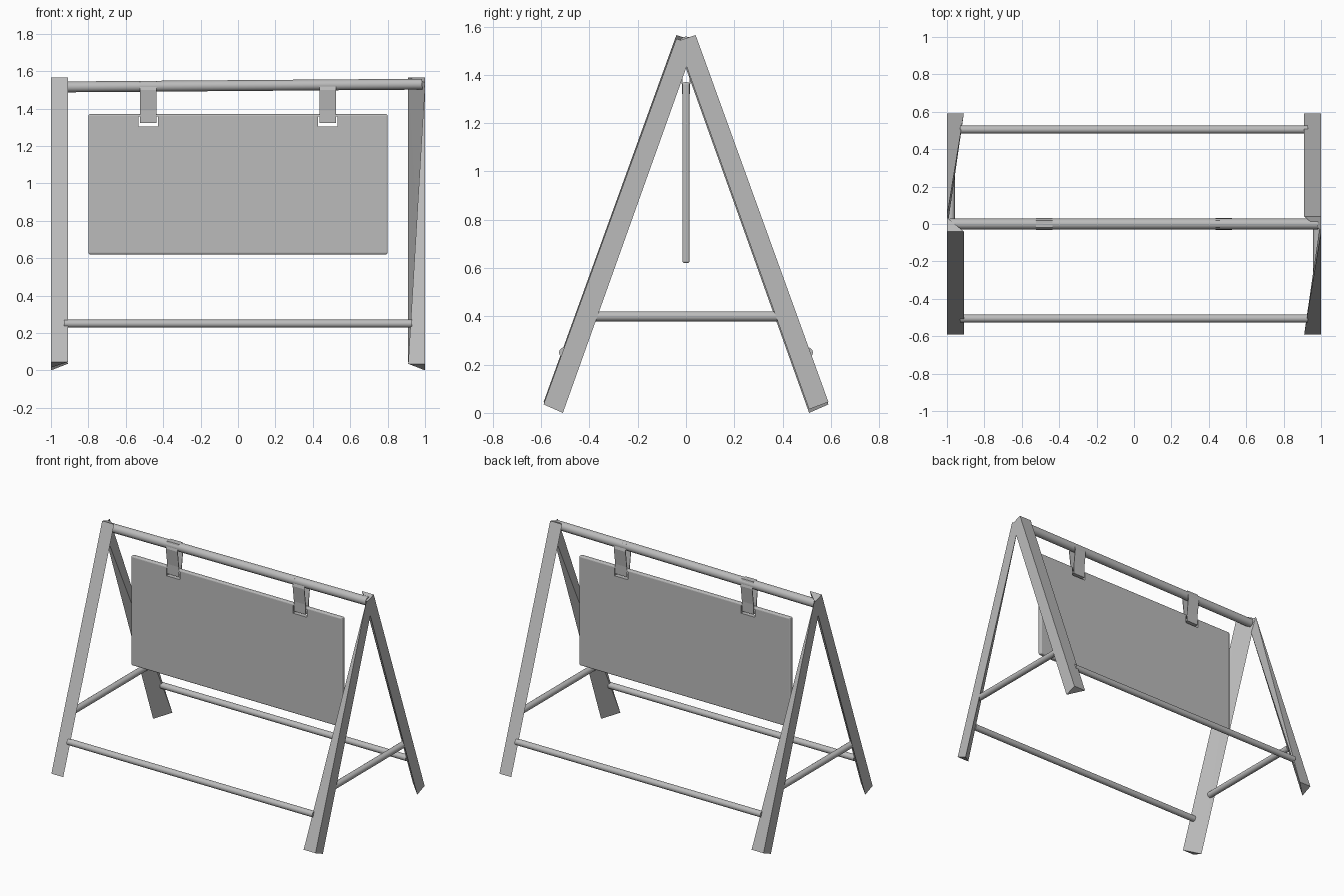
import bpy
import bmesh
import math
from mathutils import Vector

cube = bpy.data.objects.get("Cube")
if cube:
    bpy.data.objects.remove(cube, do_unlink=True)

steel = bpy.data.materials.new("grey_steel")
steel.use_nodes = True
grey = (0.5, 0.5, 0.5, 1)
steel.diffuse_color = grey
steel.node_tree.nodes["Principled BSDF"].inputs["Base Color"].default_value = grey


def finish(name, bm, smooth=False):
    bmesh.ops.recalc_face_normals(bm, faces=bm.faces)
    mesh = bpy.data.meshes.new(name)
    bm.to_mesh(mesh)
    bm.free()
    mesh.materials.append(steel)
    obj = bpy.data.objects.new(name, mesh)
    bpy.context.collection.objects.link(obj)
    if smooth:
        bpy.ops.object.select_all(action="DESELECT")
        obj.select_set(True)
        bpy.context.view_layer.objects.active = obj
        bpy.ops.object.shade_smooth_by_angle(angle=math.radians(40))
    return obj


def box(name, low, high):
    bm = bmesh.new()
    bmesh.ops.create_cube(bm, size=1)
    low, high = Vector(low), Vector(high)
    for v in bm.verts:
        v.co = (low + high) / 2 + v.co * (high - low)
    return finish(name, bm)


def rod(name, start, end, radius):
    start, end = Vector(start), Vector(end)
    bm = bmesh.new()
    bmesh.ops.create_cone(bm, cap_ends=True, segments=16, radius1=radius,
                          radius2=radius, depth=(end - start).length)
    turn = (end - start).to_track_quat("Z", "Y")
    for v in bm.verts:
        v.co = (start + end) / 2 + turn @ v.co
    return finish(name, bm, True)


# Three-sided leg; the tapered kind narrows to its outer edge at the top
def leg(name, sx, sy, bottom, top, tapered):
    bm = bmesh.new()
    rings = []
    for (outer, inner), edge in ((bottom, 0.91), (top, 1.0 if tapered else 0.91)):
        points = [(1, outer), (1, inner)]
        if edge < 1:
            points.append((edge, outer))
        rings.append([bm.verts.new((sx * x, sy * y, z)) for x, (y, z) in points])
    for ring in rings:
        if len(ring) > 2:
            bm.faces.new(ring)
    bmesh.ops.convex_hull(bm, input=bm.verts)
    finish(name, bm)


full = (((0.59, 0.045), (0.51, 0.015)), ((0.04, 1.565), (-0.035, 1.54)))
taper = (((0.59, 0.035), (0.51, 0.0)), ((0.04, 1.55), (-0.035, 1.525)))
leg("front_right_leg", -1, -1, *full, False)
leg("back_left_leg", 1, 1, *full, False)
leg("front_left_leg", 1, -1, *taper, True)
leg("back_right_leg", -1, 1, *taper, True)

# Frame rods
rod("top_bar", (-0.985, 0, 1.515), (0.985, 0, 1.53), 0.029)
for name, s in (("front", -1), ("back", 1)):
    rod(name + "_rail", (-0.93, s * 0.505, 0.25), (0.93, s * 0.505, 0.25), 0.021)
for name, s in (("left", 1), ("right", -1)):
    rod(name + "_side_brace", (s * 0.979, -0.4, 0.4), (s * 0.979, 0.4, 0.4), 0.021)

# Hanging board with rounded rim and two slots
board = box("sign_board", (-0.8, -0.015, 0.62), (0.8, 0.015, 1.37))
bevel = board.modifiers.new("rounded_rim", "BEVEL")
bevel.width = 0.009
bevel.segments = 3

# Looped straps through the slots, around the top bar
for name, x in (("left", 0.48), ("right", -0.48)):
    cutter = box(name + "_slot_cutter", (x - 0.052, -0.1, 1.305), (x + 0.052, 0.1, 1.358))
    cutter.hide_render = True
    cutter.hide_set(True)
    cutter.display_type = "WIRE"
    cut = board.modifiers.new(name + "_slot", "BOOLEAN")
    cut.object = cutter
    cut.solver = "EXACT"

    loop = [(-0.017, 1.322), (0.017, 1.322), (0.018, 1.39), (0.032, 1.50)]
    loop += [(0.02, 1.547), (-0.02, 1.547), (-0.032, 1.50), (-0.018, 1.39)]
    bm = bmesh.new()
    sides = [[bm.verts.new((x + dx, y, z)) for y, z in loop] for dx in (-0.044, 0.044)]
    for i in range(len(loop)):
        j = (i + 1) % len(loop)
        bm.faces.new((sides[0][i], sides[0][j], sides[1][j], sides[1][i]))
    strap = finish(name + "_hanger_strap", bm)
    thick = strap.modifiers.new("thickness", "SOLIDIFY")
    thick.thickness = 0.004
